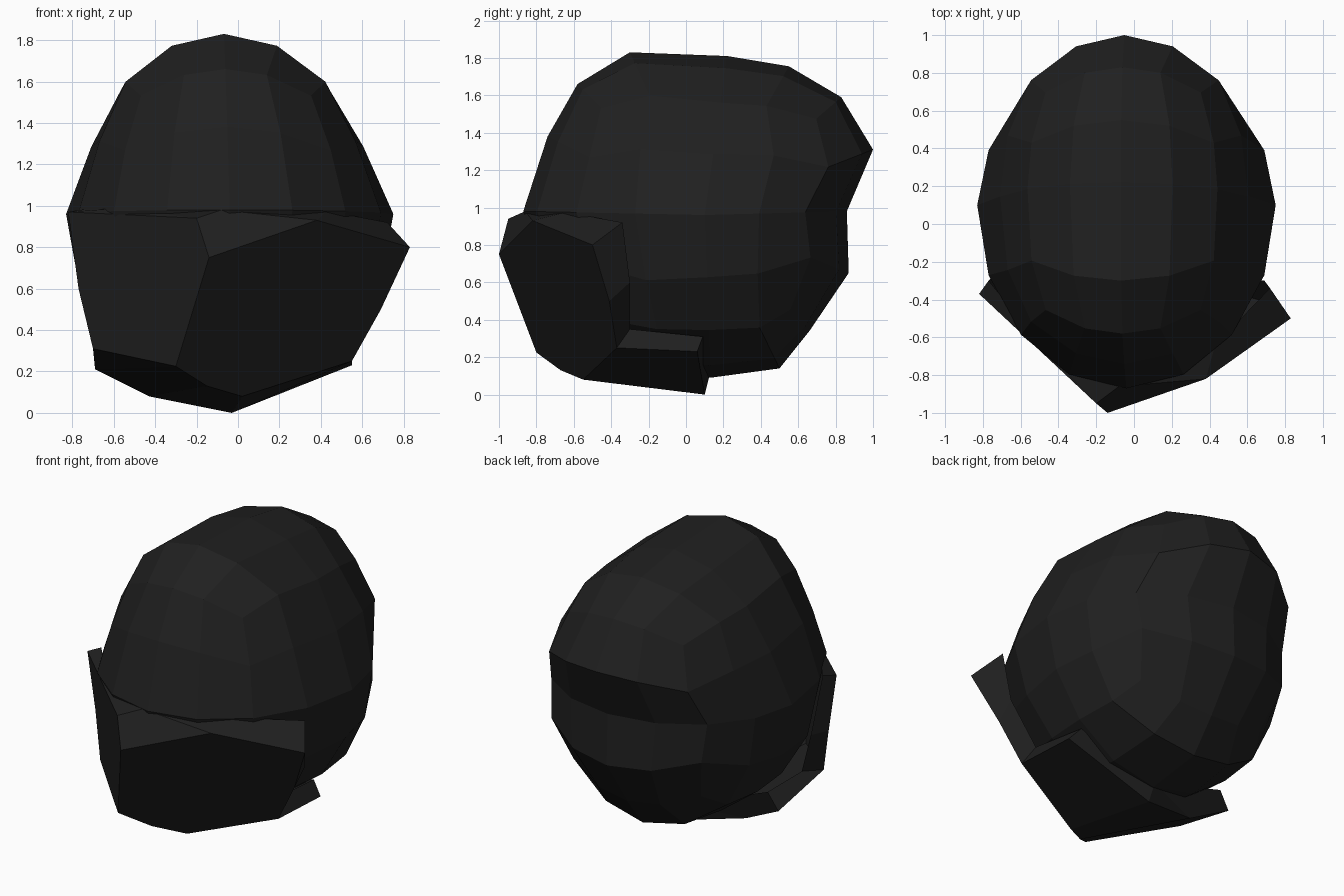
import bpy, bmesh, math
from mathutils import Vector

if "Cube" in bpy.data.objects:
    bpy.data.objects.remove(bpy.data.objects["Cube"])

black = bpy.data.materials.new("black")
black.diffuse_color = (0.014, 0.014, 0.014, 1)
black.use_nodes = True
black.node_tree.nodes["Principled BSDF"].inputs["Base Color"].default_value = black.diffuse_color


def finish(name, bm):
    bmesh.ops.recalc_face_normals(bm, faces=bm.faces)
    me = bpy.data.meshes.new(name)
    bm.to_mesh(me)
    bm.free()
    me.materials.append(black)
    ob = bpy.data.objects.new(name, me)
    bpy.context.collection.objects.link(ob)
    return ob


# Head: a 4x4 quad sphere bent to the side profile (y, z), from back over the top to the front
profile = [(.86, .98), (1.0, 1.31), (.83, 1.59), (.55, 1.755), (.22, 1.81), (-.3, 1.83),
           (-.58, 1.66), (-.74, 1.38), (-.87, .98), (-.72, .6), (-.52, .27), (-.25, .13),
           (.13, .09), (.5, .14), (.66, .34), (.87, .65)]
CY, CZ, HALF_W = .1, .96, .79

bm = bmesh.new()
steps = [math.tan(math.radians(a)) for a in (-45, -22.5, 0, 22.5, 45)]
for axis in range(3):
    for side in (-1, 1):
        grid = []
        for u in steps:
            row = []
            for v in steps:
                d = [u, v]
                d.insert(axis, side)
                d = Vector(d).normalized()
                k = round(math.atan2(d.z, d.y) / math.radians(22.5)) % 16
                r = math.hypot(d.y, d.z)
                py, pz = profile[k]
                narrow = 1 - .1 * min(1, max(0, d.z) / .38)
                row.append(bm.verts.new((-.04 - .03 * max(0, d.z) + HALF_W * d.x * narrow,
                                         CY + (py - CY) * r, CZ + (pz - CZ) * r)))
            grid.append(row)
        for i in range(4):
            for j in range(4):
                bm.faces.new((grid[i][j], grid[i + 1][j], grid[i + 1][j + 1], grid[i][j + 1]))
bmesh.ops.remove_doubles(bm, verts=bm.verts, dist=.002)
finish("head", bm)

# Face mask: lopsided faceted shell; capitals are the outer edge, lower case meets the head
P = {
    "A": (-.14, -1.0, .75), "B": (-.3, -.8, .225), "C": (.38, -.82, .93), "D": (.83, -.5, .8),
    "E": (.69, -.41, .5), "F": (.55, -.37, .25), "G": (.02, -.55, .08), "H": (-.15, -.67, .13),
    "I": (-.2, -.95, .94), "K": (-.82, -.37, .97), "L": (-.77, -.36, .6), "M": (-.7, -.41, .31),
    "O": (-.69, .04, .21), "P": (.55, .06, .23), "Q": (-.03, .1, 0), "R": (-.43, .0, .08),
    "i": (-.08, -.86, .98), "c": (.43, -.64, .975), "d": (.72, -.34, .92), "e": (.69, -.3, .6),
    "f": (.5, -.3, .35), "p": (.48, .09, .31), "q": (-.05, .13, .12), "o": (-.62, .05, .32),
    "m": (-.62, -.3, .32), "l": (-.72, -.25, .6), "k": (-.77, -.3, .98), "j": (-.55, -.57, .99),
}
faces = ["ACDEFGHB", "AIKLMB",               # two big front panels
         "AIiC", "iCc", "CDdc", "IKkj", "Iji",  # top ledge
         "DEed", "EFfe", "KLlk", "LMml",       # side rims
         "FPpf", "PQqp", "QRq", "ROoq", "OMmo",  # chin rims
         "FPQG", "GQRH", "HROB", "OMB"]        # underside
bm = bmesh.new()
vs = {k: bm.verts.new(c) for k, c in P.items()}
for f in faces:
    bm.faces.new([vs[c] for c in f])
finish("face_mask", bm)
